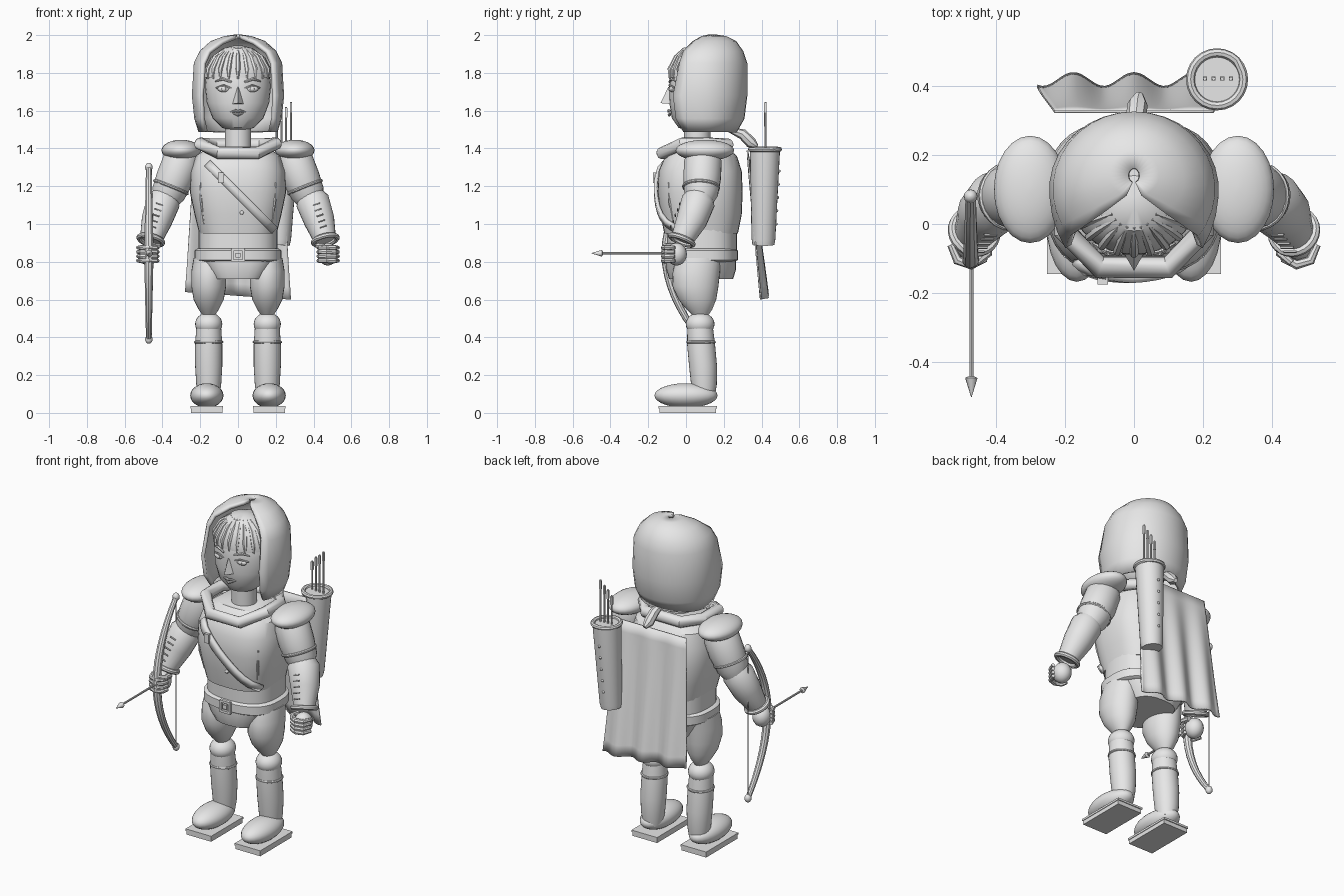
import bpy, bmesh, math
from mathutils import Vector as V

GREY = bpy.data.materials.new("plain_grey")
GREY.diffuse_color = (0.8, 0.8, 0.8, 1)


def make(name, rings, close=True, cap=True, loop=False):
    """Skin a list of point rings into a mesh."""
    bm = bmesh.new()
    vs = [[bm.verts.new(p) for p in r] for r in rings]
    n = len(rings[0])
    m = len(rings)
    for i in range(m if loop else m - 1):
        a, b = vs[i], vs[(i + 1) % m]
        for j in range(n if close else n - 1):
            k = (j + 1) % n
            bm.faces.new((a[j], a[k], b[k], b[j]))
    if cap and close and not loop:
        bm.faces.new(vs[0][::-1])
        bm.faces.new(vs[-1])
    bmesh.ops.recalc_face_normals(bm, faces=bm.faces[:])
    me = bpy.data.meshes.new(name)
    bm.to_mesh(me)
    bm.free()
    me.materials.append(GREY)
    ob = bpy.data.objects.new(name, me)
    bpy.context.collection.objects.link(ob)
    return ob


def loft(name, secs, p=2.0, n=28):
    """Stack of horizontal superellipses (x, y, z, rx, ry)."""
    def pt(s, a):
        c, d = math.cos(a), math.sin(a)
        return (s[0] + s[3] * math.copysign(abs(c) ** (2 / p), c),
                s[1] + s[4] * math.copysign(abs(d) ** (2 / p), d), s[2])
    return make(name, [[pt(s, 2 * math.pi * j / n) for j in range(n)] for s in secs])


def ball(name, c, r, n=24, m=14):
    secs = []
    for i in range(m + 1):
        t = -math.pi / 2 + math.pi * (0.02 + 0.96 * i / m)
        secs.append((c[0], c[1], c[2] + r[2] * math.sin(t), r[0] * math.cos(t), r[1] * math.cos(t)))
    return loft(name, secs, n=n)


def tube(name, pts, rad, n=12, loop=False):
    """Round tube along a path; rad is a number or one radius per point."""
    pts = [V(p) for p in pts]
    m = len(pts)
    rad = rad if isinstance(rad, (list, tuple)) else [rad] * m
    rings, u = [], None
    for i, p in enumerate(pts):
        a = pts[i - 1] if (i or loop) else p
        b = pts[(i + 1) % m] if (i < m - 1 or loop) else p
        t = (b - a).normalized()
        u = t.orthogonal() if u is None else u - t * u.dot(t)
        u.normalize()
        w = t.cross(u)
        rings.append([p + (u * math.cos(k * 2 * math.pi / n) + w * math.sin(k * 2 * math.pi / n)) * rad[i]
                      for k in range(n)])
    return make(name, rings, loop=loop)


def ring(name, c, axis, R, r, n=24):
    t = V(axis).normalized()
    u = t.orthogonal().normalized()
    w = t.cross(u)
    return tube(name, [V(c) + (u * math.cos(k * 2 * math.pi / n) + w * math.sin(k * 2 * math.pi / n)) * R
                       for k in range(n)], r, 8, True)


def box(name, c, d):
    x, y, z = (v / 2 for v in d)
    return make(name, [[(c[0] + i * x, c[1] + j * y, c[2] + k * z)
                        for i, j in ((-1, -1), (1, -1), (1, 1), (-1, 1))] for k in (-1, 1)])


def thicken(ob, t):
    m = ob.modifiers.new("thickness", "SOLIDIFY")
    m.thickness, m.offset = t, 0
    return ob


# torso, waist, belt and hips
CHEST = [(0, .08, .95, .205, .195), (0, .08, 1.05, .23, .215), (0, .075, 1.17, .255, .225),
         (0, .075, 1.28, .25, .22), (0, .08, 1.36, .225, .19), (0, .08, 1.41, .15, .13)]
loft("chest_armour", CHEST, 2.7, 36)
loft("waist", [(0, .085, z, .21, .185) for z in (.82, .97)], 2.6)
loft("belt", [(0, .08, z, r, r - .035) for z, r in ((.8, .215), (.81, .23), (.86, .23), (.87, .215))], 2.6, 36)
loft("tunic_skirt", [(0, .08, .71, .145, .17), (0, .08, .76, .18, .185), (0, .08, .81, .21, .185)], 2.8)
for n, x, z, w, h in (("buckle_top", 0, .865, .07, .014), ("buckle_base", 0, .805, .07, .014),
                      ("buckle_left", -.03, .835, .014, .06), ("buckle_right", .03, .835, .014, .06),
                      ("buckle_core", 0, .835, .025, .025)):
    box(n, (x, -.12, z), (w, .018, h))


def chest_y(x, z):
    """Front of the chest at a given x and z."""
    for a, b in zip(CHEST, CHEST[1:]):
        if a[2] <= z <= b[2]:
            t = (z - a[2]) / (b[2] - a[2])
            w, d, c = (a[i] + t * (b[i] - a[i]) for i in (3, 4, 1))
            return c - d * max(0, 1 - (abs(x) / w) ** 2.7) ** (1 / 2.7)
    return -.1


# diagonal chest strap with buckle, buttons and seams
rows = []
for i in range(11):
    t = i / 10
    x, z = -.16 + .35 * t, 1.32 - .35 * t
    y = chest_y(x, z) - .012
    rows.append([(x - .016, y, z - .016), (x + .016, y, z + .016)])
thicken(make("chest_strap", rows, close=False), .018)
box("strap_buckle", (-.09, -.165, 1.245), (.03, .02, .055))
for z in (1.06, 1.15):
    ball("button", (.02, chest_y(.02, z), z), (.011, .008, .011), 10, 6)
for s in (-1, 1):
    pts = [(s * x, chest_y(x, z), z) for x, z in ((.2, 1.22), (.195, 1.12), (.18, 1.0))]
    tube("chest_seam", pts, [.004, .008, .003], 6)

# collar roll and neck
tube("collar", [(-.1, -.125, 1.375), (.1, -.125, 1.375), (.2, -.02, 1.425), (.2, .12, 1.425), (.12, .22, 1.42),
                (-.12, .22, 1.42), (-.2, .12, 1.425), (-.2, -.02, 1.425)], .033, 12, True)
loft("neck", [(0, .06, z, .07, .07) for z in (1.38, 1.54)])

# head and face
loft("head", [(0, .05, 1.495, .04, .045), (0, .05, 1.51, .085, .09), (0, .05, 1.56, .135, .125),
              (0, .055, 1.64, .165, .143), (0, .06, 1.73, .175, .15), (0, .06, 1.82, .165, .14),
              (0, .06, 1.89, .12, .1), (0, .06, 1.93, .04, .04)])
make("nose", [[(-.035, -.075, 1.635), (0, -.135, 1.64), (.035, -.075, 1.635)],
              [(-.01, -.08, 1.72), (0, -.094, 1.725), (.01, -.08, 1.72)]])
tube("upper_lip", [(-.04, -.078, 1.592), (-.012, -.092, 1.6), (0, -.092, 1.596), (.012, -.092, 1.6),
                   (.04, -.078, 1.592)], [.003, .008, .007, .008, .003], 8)
tube("lower_lip", [(-.03, -.077, 1.587), (0, -.088, 1.578), (.03, -.077, 1.587)], [.003, .009, .003], 8)
for s in (-1, 1):
    ball("eye", (s * .075, -.073, 1.715), (.033, .016, .017), 14, 8)
    ball("pupil", (s * .075, -.087, 1.715), (.012, .006, .012), 10, 6)
    tube("eyelid", [(s * x, y, z) for x, y, z in ((.035, -.083, 1.718), (.075, -.088, 1.735), (.115, -.06, 1.72))],
         .005, 6)
    tube("eyebrow", [(s * x, y, z) for x, y, z in ((.035, -.087, 1.752), (.08, -.077, 1.768), (.12, -.055, 1.755))],
         [.006, .008, .003], 6)

# fringe of hair with strands fanning from the crown
loft("hair", [(0, .06, 1.775, .178, .148), (0, .06, 1.82, .176, .147), (0, .06, 1.88, .145, .12),
              (0, .06, 1.93, .08, .08), (0, .06, 1.945, .02, .02)], n=32)
for i in range(9):
    a = math.radians(-64 + 16 * i)
    pts = [(r * math.sin(a), .06 - q * math.cos(a), z)
           for r, q, z in ((.07, .07, 1.932), (.135, .113, 1.885), (.174, .146, 1.82), (.177, .147, 1.768))]
    tube("hair_strand", pts, [.004, .012, .013, .004], 6)

# hood: (z, half width, centre y, back depth, edge x, edge y)
rows = []
for z, w, cy, rb, xf, yf in ((1.49, .2, .1, .16, .17, -.01), (1.56, .222, .1, .2, .185, -.05),
                             (1.68, .235, .1, .215, .19, -.065), (1.85, .225, .1, .215, .178, -.03),
                             (1.91, .195, .1, .195, .15, -.01), (1.96, .14, .12, .14, .08, .04),
                             (1.985, .07, .14, .07, .02, .085), (1.993, .015, .14, .02, .004, .12)):
    af = math.pi - math.asin(xf / w)
    rf = (cy - yf) / -math.cos(af)
    rows.append([(w * math.sin(a), cy + (rb if math.cos(a) > 0 else rf) * math.cos(a), z)
                 for a in (af * (j / 12 - 1) for j in range(25))])
thicken(make("hood", rows, close=False), .02)
tube("hood_tie", [(0, .23, 1.5), (.005, .3, 1.475), (.01, .345, 1.43), (.015, .375, 1.41)], [.015, .028, .03, .012], 8)

# arms, hands and legs on both sides
for s in (-1, 1):
    def P(x, y, z):
        return V((s * x, y, z))
    ball("shoulder_pad", P(.3, .1, 1.39), (.105, .155, .056))
    tube("upper_arm", [P(.28, .09, 1.38), P(.3, .09, 1.33), P(.335, .085, 1.24), P(.37, .08, 1.16), P(.39, .075, 1.11)],
         [.08, .1, .1, .09, .065], 20)
    ring("arm_band", P(.355, .08, 1.195), P(.4, -.05, -1), .092, .009)
    tube("forearm", [P(.375, .08, 1.17), P(.395, .065, 1.12), P(.43, .03, 1.02), P(.46, -.02, .92)],
         [.06, .09, .082, .06], 20)
    ring("cuff", P(.462, -.022, .915), P(.25, -.4, -1), .064, .014)
    ball("hand", P(.475, -.05, .84), (.052, .055, .06), 16, 10)
    for i in range(4):
        z = .875 - .023 * i
        tube("finger", [P(.53, -.06, z), P(.51, -.105, z), P(.47, -.118, z), P(.435, -.1, z), P(.425, -.07, z)],
             [.01, .014, .014, .014, .01], 8)
    tube("thumb", [P(.43, -.04, .88), P(.425, -.085, .885), P(.455, -.112, .89)], [.016, .016, .01], 8)
    for i in range(5):
        x, y, z = .415 + .009 * i, -.032 - .012 * i, 1.1 - .03 * i
        tube("bracer_stitch", [P(x - .018, y, z), P(x + .018, y, z + .012)], .004, 6)
    # legs
    loft("breeches", [(s * .155, y, z, a, b) for z, y, a, b in (
        (.52, .075, .035, .045), (.55, .07, .055, .07), (.6, .06, .08, .1), (.67, .05, .092, .122),
        (.75, .055, .092, .125), (.82, .07, .08, .12))])
    ball("knee", (s * .155, .075, .47), (.072, .076, .062))
    loft("shin", [(s * .155, y, z, r, r + .002) for z, y, r in (
        (.08, .095, .055), (.15, .095, .066), (.25, .09, .072), (.36, .08, .072), (.45, .075, .066))])
    ring("boot_band", (s * .155, .08, .375), (0, 0, 1), .07, .008)
    ball("boot", (s * .165, 0, .092), (.088, .167, .065))
    box("sole", (s * .165, .01, .012), (.165, .3, .024))
    box("welt", (s * .165, .01, .03), (.172, .31, .012))

# cape, folds deepening toward the hem
rows = []
for i in range(13):
    t = i / 12
    row = []
    for j in range(41):
        u = j / 20 - 1
        x = u * (.23 + .05 * t)
        fold = math.cos(x * 2 * math.pi / .175) * .02 * t ** .7
        row.append((x, .325 + .09 * t + fold, 1.39 - .77 * t - .02 * t * u))
    rows.append(row)
thicken(make("cape", rows, close=False), .008)

# quiver with rim, rivets and spare arrows
tube("quiver", [(.215, .41, .89), (.218, .41, .92), (.24, .418, 1.395)], [.058, .063, .08], 24)
ring("quiver_rim", (.24, .418, 1.395), (.03, 0, 1), .077, .013)
for i in range(5):
    ball("quiver_rivet", (.222 + .004 * i, .477 + .004 * i, 1.0 + .07 * i), (.008, .008, .008), 8, 6)
for x, z in ((.205, 1.57), (.23, 1.6), (.255, 1.62), (.28, 1.645)):
    tube("spare_arrow", [(x, .42, 1.3), (x, .42, z)], .0055, 8)
    box("spare_arrow_nock", (x, .42, z - .03), (.012, .012, .05))

# bow, string and held arrow
pts = [(-.472, -.105 + .185 * (abs(k) / 8) ** 2, .845 + .455 * k / 8) for k in range(-8, 9)]
tube("bow", pts, [.026 - .0013 * abs(k) for k in range(-8, 9)], 10)
for k in (0, -1):
    ball("bow_tip", pts[k], (.02, .02, .024), 12, 8)
tube("bow_string", [pts[0], pts[-1]], .003, 6)
tube("arrow_shaft", [(-.47, .0, .845), (-.47, -.46, .845)], .006, 8)
tube("arrow_head", [(-.47, -.44, .845), (-.47, -.445, .845), (-.47, -.5, .845)], [.008, .018, .001], 10)

# smooth shading with sharp creases kept
bpy.ops.object.select_all(action="SELECT")
bpy.context.view_layer.objects.active = bpy.context.selected_objects[0]
bpy.ops.object.shade_smooth_by_angle(angle=math.radians(35))
